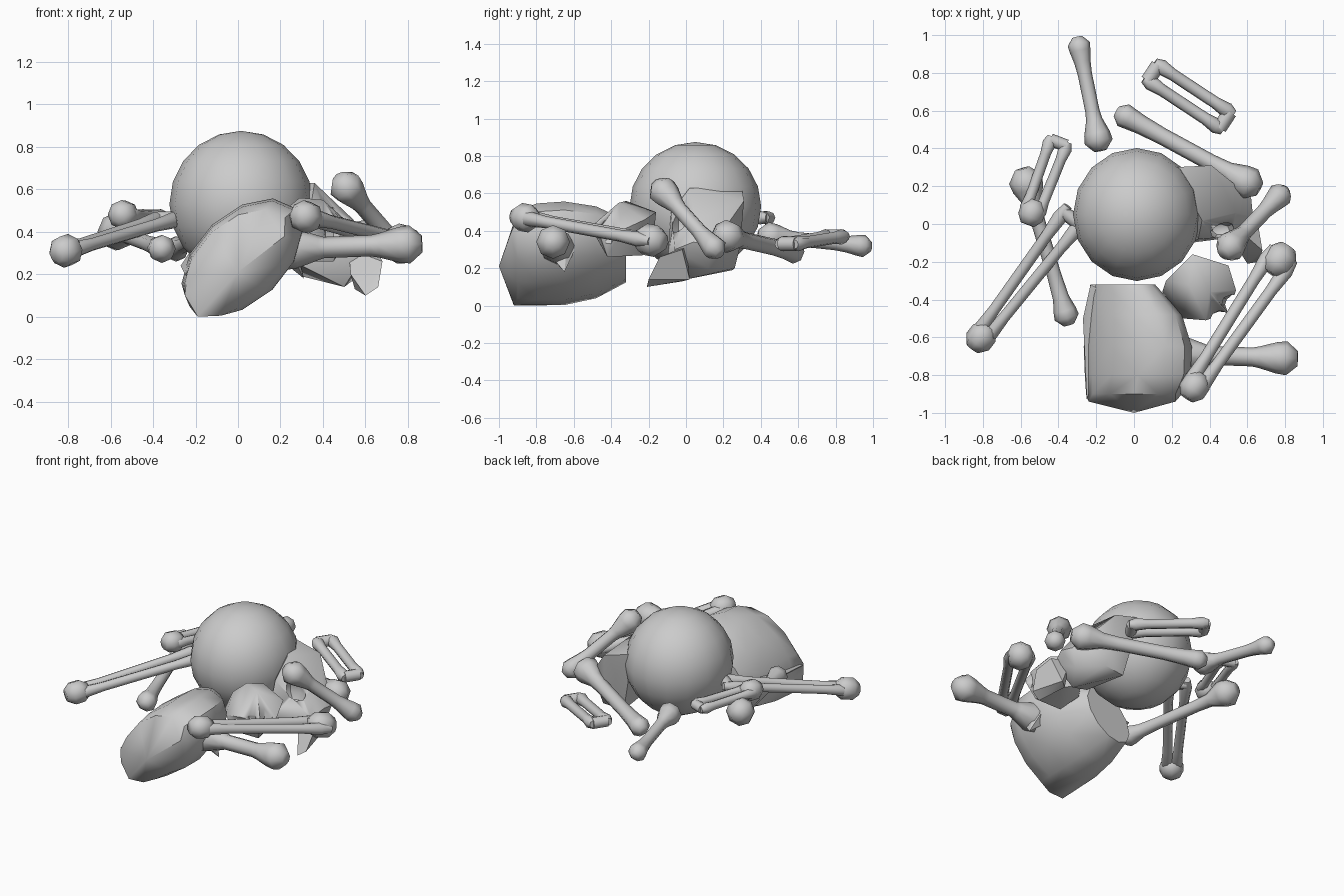
import bpy, bmesh, math
from mathutils import Vector, Matrix

if "Cube" in bpy.data.objects:
    bpy.data.objects.remove(bpy.data.objects["Cube"])


def finish(bm, name, angle=35):
    bmesh.ops.recalc_face_normals(bm, faces=bm.faces)
    me = bpy.data.meshes.new(name)
    bm.to_mesh(me)
    bm.free()
    ob = bpy.data.objects.new(name, me)
    bpy.context.collection.objects.link(ob)
    bpy.ops.object.select_all(action='DESELECT')
    ob.select_set(True)
    bpy.context.view_layer.objects.active = ob
    bpy.ops.object.shade_smooth_by_angle(angle=math.radians(angle))
    return ob


def lathe(bm, a, b, profile, sides=7):
    # rings of (position along a-b, radius), capped at both ends
    a, b = Vector(a), Vector(b)
    rot = (b - a).to_track_quat('Z', 'Y')
    rings = []
    for t, r in profile:
        c = a.lerp(b, t)
        rings.append([bm.verts.new(c + rot @ Vector((
            r * math.cos(math.tau * i / sides), r * math.sin(math.tau * i / sides), 0)))
            for i in range(sides)])
    for p, q in zip(rings, rings[1:]):
        for i in range(sides):
            j = (i + 1) % sides
            bm.faces.new((p[i], p[j], q[j], q[i]))
    bm.faces.new(rings[0])
    bm.faces.new(rings[-1])


def long_bone(name, a, b, shaft, k1, k2):
    # a, b are knob centres
    L = (Vector(b) - Vector(a)).length
    e, f = k1 / L, k2 / L
    bm = bmesh.new()
    lathe(bm, a, b, [(-e * .85, k1 * .45), (-e * .2, k1), (e * .4, k1 * .92), (e * 1.4, shaft * 1.15),
                     (.3, shaft), (.7, shaft), (1 - f * 1.4, shaft * 1.15), (1 - f * .4, k2 * .92),
                     (1 + f * .2, k2), (1 + f * .85, k2 * .45)], 8)
    return finish(bm, name, 58)


def paired_bone(name, a, b, gap, shaft, k1, k2, near=.5):
    # two thin shafts side by side, joined by a knob (k > 0) or a short bar at each end
    a, b = Vector(a), Vector(b)
    d = (b - a).normalized()
    side = d.cross(Vector((0, 0, 1))).normalized()
    bm = bmesh.new()
    for s in (-1, 1):
        o = side * gap * s
        lathe(bm, a + o * near, b + o, [(-.05, shaft * .8), (.04, shaft * 1.3), (.2, shaft),
                                        (.8, shaft), (.96, shaft * 1.3), (1.05, shaft * .8)], 8)
    for c, k, g in ((a, k1, gap * near), (b, k2, gap)):
        if k:
            lathe(bm, c - d * k, c + d * k, [(0, k * .55), (.3, k), (.7, k), (1, k * .55)], 8)
        else:
            lathe(bm, c - side * g, c + side * g, [(0, shaft * 1.2), (1, shaft * 1.2)], 8)
    return finish(bm, name, 58)


def hull(name, pts, angle=30):
    bm = bmesh.new()
    for p in pts:
        bm.verts.new(p)
    r = bmesh.ops.convex_hull(bm, input=bm.verts)
    junk = [v for v in r['geom_interior'] if isinstance(v, bmesh.types.BMVert)]
    bmesh.ops.delete(bm, geom=junk, context='VERTS')
    return finish(bm, name, angle)


def drill(target, loc, size):
    # hidden cutter for sockets and openings
    bm = bmesh.new()
    bmesh.ops.create_uvsphere(bm, u_segments=7, v_segments=5, radius=1,
                              matrix=Matrix.Translation(loc) @ Matrix.Diagonal((*size, 1)))
    c = finish(bm, target.name + "_cutter")
    c.hide_render = True
    c.hide_viewport = True
    m = target.modifiers.new("opening", 'BOOLEAN')
    m.object = c
    m.operation = 'DIFFERENCE'
    m.solver = 'EXACT'


# cranium
bm = bmesh.new()
bmesh.ops.create_uvsphere(bm, u_segments=16, v_segments=10, radius=1,
                          matrix=Matrix.Translation((.015, .05, .53)) @ Matrix.Diagonal((.338, .352, .345, 1)))
finish(bm, "cranium", 40)

# face of the skull, turned to the right and tilted down
face = hull("skull_face", [(.2, .3, .62), (.41, .31, .56), (.42, .29, .32), (.36, .02, .63), (.34, -.08, .5),
                           (.3, .25, .19), (.45, .26, .2), (.3, -.1, .24), (.53, .2, .42), (.54, .06, .46),
                           (.62, .14, .32), (.63, .04, .34), (.6, -.06, .3), (.5, .0, .14), (.58, .12, .2)], 50)
drill(face, (.46, -.03, .44), (.08, .05, .09))

# lower jaw
hull("jaw", [(.52, .0, .32), (.66, -.02, .3), (.68, -.14, .26), (.66, -.2, .14), (.6, -.21, .1),
             (.55, -.02, .13), (.6, .02, .14), (.53, -.1, .2)])

# ribcage: tilted oval sections along y, blunt ridged front
pts = [(-.24, -.94, .2), (0, -1, .21), (.22, -.94, .38), (-.25, -.92, .1), (-.19, -.92, 0), (-.08, -.92, .005)]
for y, s, cx, cz in ((-.9, .86, .0, .26), (-.8, .95, .02, .275), (-.65, .97, .02, .28),
                     (-.48, .86, .0, .285), (-.32, .58, -.06, .29)):
    for i in range(12):
        t = math.tau * i / 12
        u, v = .35 * s * math.cos(t), .215 * s * math.sin(t)
        w = math.radians(43)
        pts.append((cx + u * math.cos(w) - v * math.sin(w), y, max(0, cz + u * math.sin(w) + v * math.cos(w))))
hull("ribcage", pts, 38)

# shoulder blades
hull("shoulder_blade_right", [(.18, -.5, .5), (.25, -.62, .48), (.27, -.78, .34), (.31, -.65, .18),
                              (.16, -.6, .3), (.2, -.85, .4)])
hull("shoulder_blade_left", [(-.23, -.32, .3), (-.27, -.5, .24), (-.25, -.93, .2), (-.1, -.4, .35),
                             (-.15, -.6, .1), (-.1, -.32, .3)])

# pelvis with openings
pelvis = hull("pelvis", [(.31, -.16, .5), (.17, -.3, .46), (.15, -.36, .36), (.26, -.5, .4), (.38, -.51, .42),
                         (.5, -.47, .4), (.54, -.35, .4), (.5, -.22, .46), (.29, -.32, .56), (.4, -.36, .55),
                         (.3, -.18, .3), (.25, -.42, .26), (.42, -.22, .27), (.45, -.42, .26)], 50)
drill(pelvis, (.52, -.42, .42), (.06, .05, .12))
drill(pelvis, (.45, -.5, .4), (.05, .05, .07))

# single long bones
long_bone("thigh_right", (.24, -.69, .32), (.79, -.71, .34), .05, .1, .09)
long_bone("thigh_left", (-.57, .22, .4), (-.36, -.48, .32), .038, .09, .066)
long_bone("upper_arm_back", (-.29, .94, .32), (-.19, .45, .37), .038, .06, .075)
long_bone("thigh_back", (-.045, .57, .29), (.6, .22, .37), .045, .065, .088)
long_bone("upper_arm_right", (.51, -.12, .61), (.77, .15, .31), .042, .08, .066)

# paired bones
paired_bone("shin_left", (-.81, -.6, .31), (-.33, .03, .46), .055, .03, .075, 0, .5)
paired_bone("shin_right", (.32, -.86, .47), (.77, -.19, .35), .06, .032, .075, .085)
paired_bone("forearm_left", (-.54, .06, .48), (-.4, .43, .47), .045, .028, .068, 0, .8)
paired_bone("forearm_back", (.1, .8, .37), (.48, .55, .33), .05, .032, 0, 0, 1)
